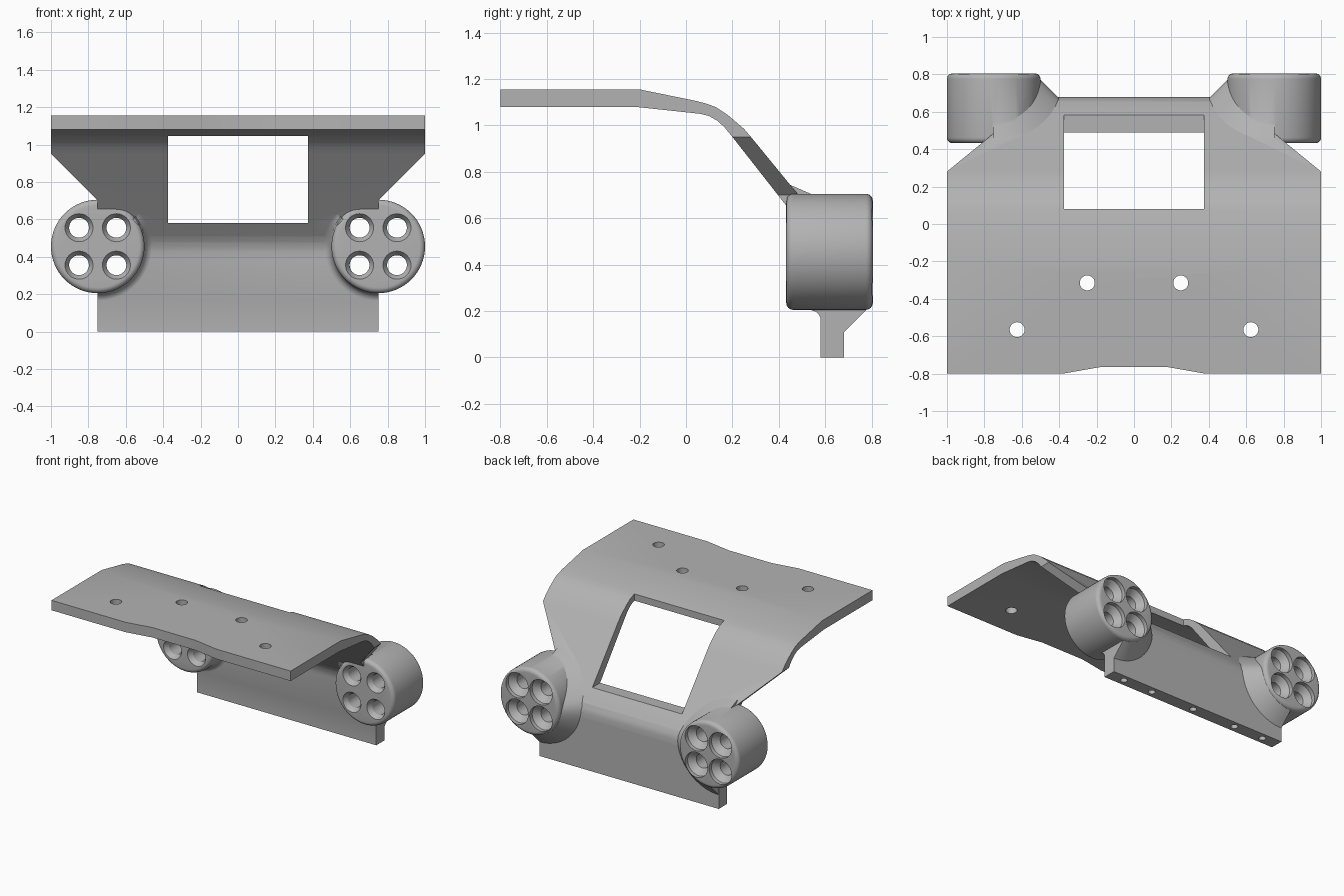
import bpy, bmesh, math
from mathutils import Vector

cube = bpy.data.objects.get("Cube")
if cube:
    bpy.data.objects.remove(cube)

grey = bpy.data.materials.new("plain grey")
grey.use_nodes = True
grey.diffuse_color = (0.45, 0.45, 0.45, 1)
grey.node_tree.nodes["Principled BSDF"].inputs["Base Color"].default_value = grey.diffuse_color

# Sheet cross-section as (y, z): underside and upper side, from front to foot
UNDER = [(-0.8, 1.08), (-0.22, 1.08), (0.06, 1.05), (0.1, 1.04), (0.135, 1.02),
         (0.165, 0.993), (0.2, 0.95), (0.545, 0.51), (0.565, 0.478), (0.577, 0.445),
         (0.58, 0.41), (0.58, 0)]
UPPER = [(-0.8, 1.155), (-0.2, 1.155), (0.045, 1.105), (0.09, 1.093), (0.13, 1.078),
         (0.18, 1.045), (0.25, 0.985), (0.28, 0.95), (0.62, 0.535), (0.655, 0.487),
         (0.674, 0.44), (0.68, 0.39), (0.68, 0)]
LAMP_X, LAMP_Z, LAMP_R = 0.75, 0.455, 0.25


def finish(bm, name):
    bmesh.ops.recalc_face_normals(bm, faces=bm.faces)
    mesh = bpy.data.meshes.new(name)
    bm.to_mesh(mesh)
    bm.free()
    obj = bpy.data.objects.new(name, mesh)
    bpy.context.collection.objects.link(obj)
    mesh.materials.append(grey)
    return obj


def prism(name, points, place, direction):
    """Extrude a flat outline; place maps each 2D point into space."""
    bm = bmesh.new()
    face = bm.faces.new([bm.verts.new(place(a, b)) for a, b in points])
    out = bmesh.ops.extrude_face_region(bm, geom=[face])
    moved = [v for v in out["geom"] if isinstance(v, bmesh.types.BMVert)]
    bmesh.ops.translate(bm, verts=moved, vec=Vector(direction))
    return finish(bm, name)


def loft(name, rings):
    """Skin closed rings of points and cap both ends."""
    bm = bmesh.new()
    loops = [[bm.verts.new(p) for p in ring] for ring in rings]
    n = len(loops[0])
    for a, b in zip(loops, loops[1:]):
        for i in range(n):
            j = (i + 1) % n
            bm.faces.new((a[i], a[j], b[j], b[i]))
    bm.faces.new(loops[0])
    bm.faces.new(loops[-1])
    return finish(bm, name)


def turned(name, x, z, profile, segments):
    """Round solid along y from (radius, y) steps."""
    angles = [2 * math.pi * i / segments for i in range(segments)]
    return loft(name, [[(x + r * math.cos(a), y, z + r * math.sin(a)) for a in angles]
                       for r, y in profile])


def upright(name, x, y, z0, z1, r):
    angles = [2 * math.pi * i / 24 for i in range(24)]
    return loft(name, [[(x + r * math.cos(a), y + r * math.sin(a), z) for a in angles]
                       for z in (z0, z1)])


def combine(target, other, operation):
    mod = target.modifiers.new(operation, "BOOLEAN")
    mod.operation, mod.solver, mod.object = operation, "EXACT", other
    bpy.context.view_layer.objects.active = target
    bpy.ops.object.modifier_apply(modifier=mod.name)
    bpy.data.objects.remove(other)


def depth_at(profile, z):
    """y of the sheet surface at height z."""
    for (y0, z0), (y1, z1) in zip(profile, profile[1:]):
        if z0 >= z >= z1 and z0 > z1:
            return y0 + (y1 - y0) * (z0 - z) / (z0 - z1)
    return profile[-1][0]


def collar(name, side, front):
    """Blend between sheet and lamp barrel, on the inner half only."""
    surface, sign = (UNDER, -1) if front else (UPPER, 1)
    top = 38 if front else 90
    rings = []
    for k in range(33):
        a = math.radians(-90 + (top + 90) * k / 32)
        up = max(0, math.sin(a))
        width = 0.05 if front else 0.1 - 0.06 * up
        section = []
        steps = 6
        for i in range(steps + 1):
            t = i / steps
            r = LAMP_R - 0.001 + width * t
            y = depth_at(surface, LAMP_Z + r * math.sin(a))
            if front:
                rise = max(0.003, min(0.05, y - 0.437))
                h = 1 - math.sqrt(1 - (1 - t) ** 2)
            else:
                rise, h = 0.1 - 0.04 * up, 1 - t
            section.append((r, y + sign * (rise * h - 0.001)))
        root = section[-1][1] - sign * 0.03
        section += [(section[-1][0], root), (LAMP_R - 0.012, root),
                    (LAMP_R - 0.012, section[0][1])]
        rings.append([(side * (LAMP_X - r * math.cos(a)), y, LAMP_Z + r * math.sin(a))
                      for r, y in section])
    return loft(name, rings)


# Bent sheet, trimmed to its tapered outline
bracket = prism("bracket", UNDER + UPPER[::-1], lambda y, z: (-1, y, z), (2, 0, 0))
half = [(0.75, -0.1), (0.75, 0.7), (1, 0.95), (1.0, 1.3)]
outline = half + [(-x, z) for x, z in half[::-1]]
trim = prism("outline_trim", outline, lambda x, z: (x * 1.0001, -1, z), (0, 2, 0))
combine(bracket, trim, "INTERSECT")

# Window and shallow notch in the front edge
window = prism("window_cutter", [(0.08, 0.58), (0.9, 0.58), (0.9, 1.4), (0.08, 1.4)],
               lambda y, z: (-0.375, y, z), (0.75, 0, 0))
combine(bracket, window, "DIFFERENCE")
notch = prism("notch_cutter", [(-0.38, -0.8), (-0.18, -0.765), (0.18, -0.765), (0.38, -0.8),
                               (0.38, -0.9), (-0.38, -0.9)],
              lambda x, y: (x, y, 0.9), (0, 0, 0.5))
combine(bracket, notch, "DIFFERENCE")

# Lamp barrels with rounded rims and their collars
ROUND = 0.03
rim = [(LAMP_R - ROUND * (1 - math.sin(a)), ROUND * (1 - math.cos(a)))
       for a in [math.pi / 2 * i / 6 for i in range(7)]]
barrel = [(r, 0.432 + d) for r, d in rim] + [(r, 0.805 - d) for r, d in rim[::-1]]
for side in (-1, 1):
    combine(bracket, turned("barrel", side * LAMP_X, LAMP_Z, barrel, 64), "UNION")
    for front in (True, False):
        combine(bracket, collar("collar", side, front), "UNION")

# Four flared holes through each barrel
flare = [(0.079, 0.42), (0.075, 0.432), (0.053, 0.465), (0.053, 0.73),
         (0.094, 0.775), (0.094, 0.83)]
for side in (-1, 1):
    for dx in (-0.1, 0.1):
        for dz in (-0.1, 0.1):
            hole = turned("lamp_hole", side * LAMP_X + dx, LAMP_Z + dz, flare, 32)
            combine(bracket, hole, "DIFFERENCE")

# Screw holes in the top sheet and in the foot
for x, y in ((0.25, -0.315), (0.625, -0.565)):
    for side in (-1, 1):
        combine(bracket, upright("screw_hole", side * x, y, 0.9, 1.3, 0.04), "DIFFERENCE")
for x in (-0.62, -0.37, 0, 0.37, 0.62):
    combine(bracket, upright("foot_hole", x, 0.63, -0.1, 0.12, 0.025), "DIFFERENCE")

bpy.ops.object.select_all(action="DESELECT")
bracket.select_set(True)
bpy.context.view_layer.objects.active = bracket
bpy.ops.object.shade_smooth_by_angle(angle=math.radians(28))
